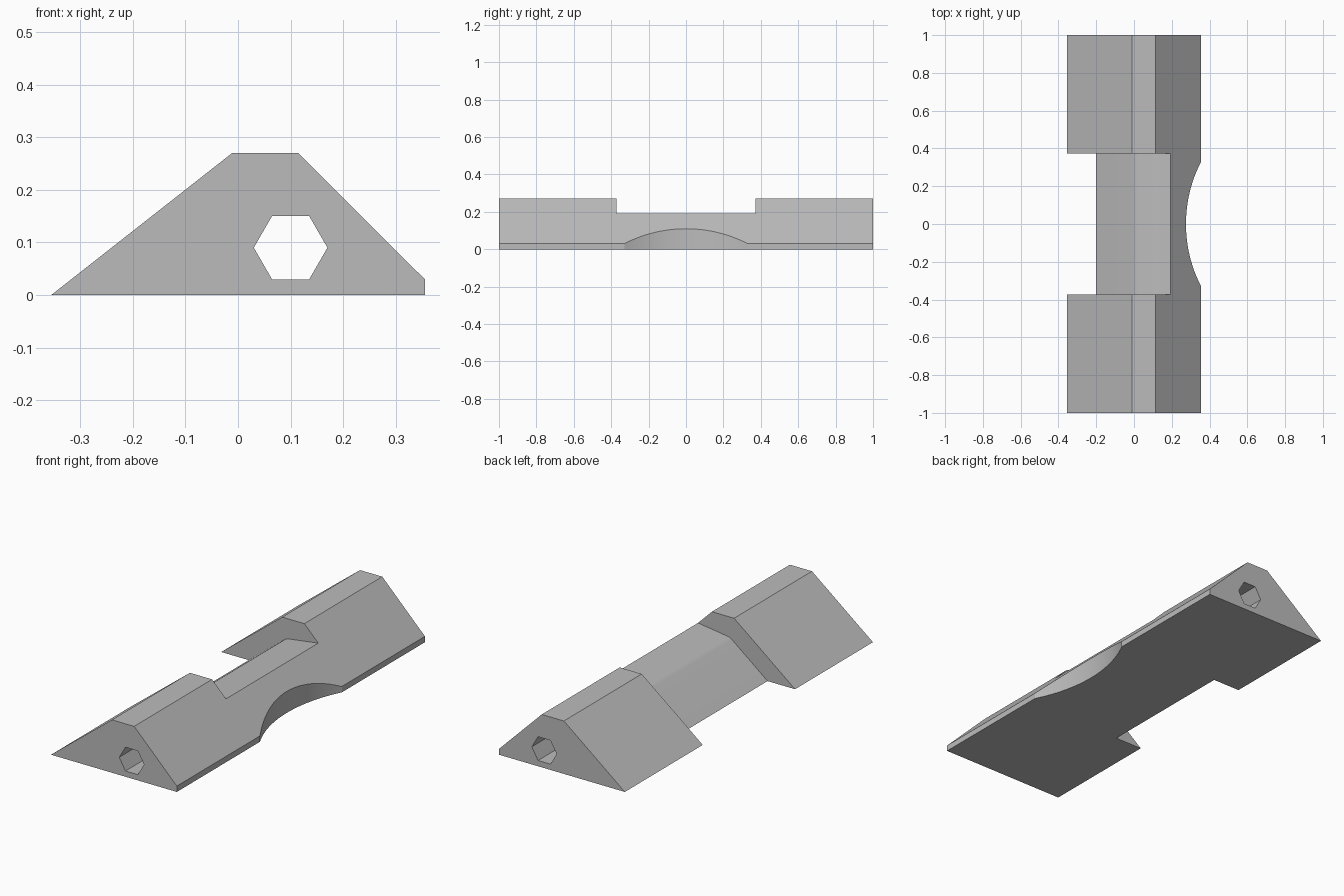
import bpy, bmesh, math
from mathutils import Vector

cube = bpy.data.objects.get("Cube")
if cube:
    bpy.data.objects.remove(cube, do_unlink=True)

grey = bpy.data.materials.new("plain grey")
grey.use_nodes = True
colour = (0.5, 0.5, 0.5, 1)
grey.diffuse_color = colour
grey.node_tree.nodes["Principled BSDF"].inputs["Base Color"].default_value = colour


def prism(name, profile, start, depth):
    """Closed prism: a flat profile pushed along the depth vector."""
    bm = bmesh.new()
    face = bm.faces.new([bm.verts.new(Vector(p) + Vector(start)) for p in profile])
    out = bmesh.ops.extrude_face_region(bm, geom=[face])
    moved = [v for v in out["geom"] if isinstance(v, bmesh.types.BMVert)]
    bmesh.ops.translate(bm, vec=depth, verts=moved)
    bmesh.ops.recalc_face_normals(bm, faces=bm.faces)
    mesh = bpy.data.meshes.new(name)
    bm.to_mesh(mesh)
    bm.free()
    mesh.materials.append(grey)
    obj = bpy.data.objects.new(name, mesh)
    bpy.context.collection.objects.link(obj)
    return obj


def xz(points):
    return [(x, 0, z) for x, z in points]


# Wedge-shaped block running front to back
block = prism("wedge_block", xz([(-0.355, 0), (0.355, 0), (0.355, 0.03),
                                 (0.114, 0.27), (-0.011, 0.27)]),
              (0, -1, 0), (0, 2, 0))

# Middle notch: everything above a lower, shallow-topped profile
notch = prism("notch_cutter", xz([(-0.6, -0.1), (-0.328, -0.1), (-0.2, 0), (0, 0.157),
                                  (0.009, 0.163), (0.021, 0.168),
                                  (0.4, 0.22), (0.4, 0.5), (-0.6, 0.5)]),
              (0, -0.372, 0), (0, 0.744, 0))

# Hexagonal bore through the full length
bore = prism("bore_cutter",
             xz([(0.1 + 0.07 * math.cos(i * math.pi / 3),
                  0.09 + 0.07 * math.sin(i * math.pi / 3)) for i in range(6)]),
             (0, -1.2, 0), (0, 2.4, 0))

# Large upright cylinder scooping the low edge
radius, sides = 0.72, 160
scoop = prism("scoop_cutter",
              [(radius * math.cos(2 * math.pi * i / sides),
                radius * math.sin(2 * math.pi * i / sides), 0) for i in range(sides)],
              (0.275 + radius, 0, -0.2), (0, 0, 0.8))

# Cut, then keep only the finished block
cutters = [notch, bore, scoop]
bpy.ops.object.select_all(action="DESELECT")
bpy.context.view_layer.objects.active = block
block.select_set(True)
for cutter in cutters:
    cutter.hide_render = True
    cut = block.modifiers.new(cutter.name, "BOOLEAN")
    cut.operation = "DIFFERENCE"
    cut.solver = "EXACT"
    cut.object = cutter
    bpy.ops.object.modifier_apply(modifier=cut.name)
for cutter in cutters:
    bpy.data.objects.remove(cutter, do_unlink=True)
bpy.ops.object.shade_smooth_by_angle(angle=math.radians(25))
